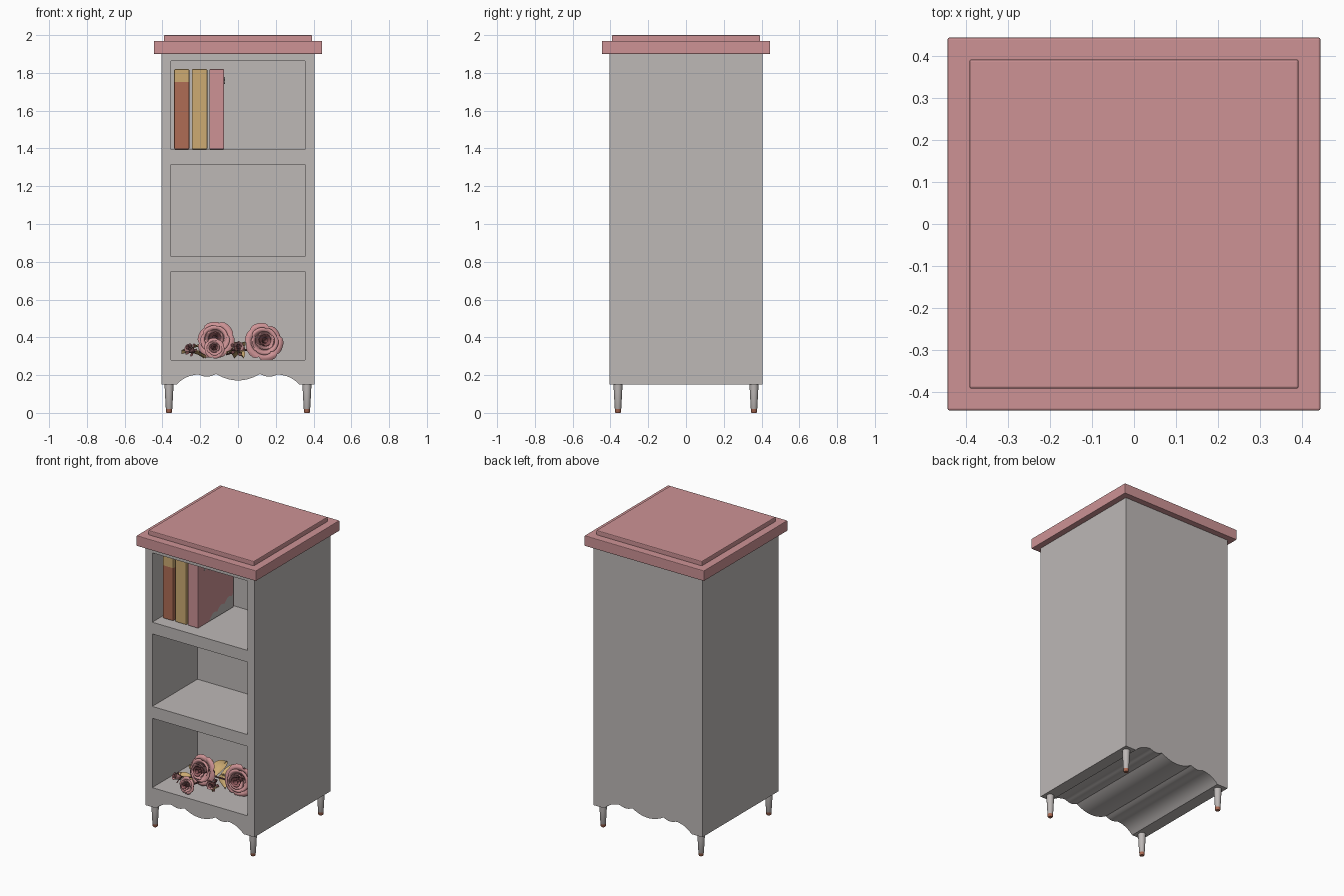
import bpy, bmesh, math, random
from mathutils import Vector, Matrix

if "Cube" in bpy.data.objects:
    bpy.data.objects.remove(bpy.data.objects["Cube"])

random.seed(4)

def mat(name, r, g, b):
    m = bpy.data.materials.new(name)
    m.diffuse_color = (r, g, b, 1)
    m.use_nodes = True
    m.node_tree.nodes["Principled BSDF"].inputs["Base Color"].default_value = m.diffuse_color
    return m

GREY = mat("warm grey paint", .51, .48, .47)
PINK = mat("dusty pink", .61, .29, .30)
RUST = mat("rust brown", .43, .15, .09)
TAN = mat("golden tan", .61, .41, .17)
DEEP = mat("deep rose", .33, .12, .13)
WINE = mat("dark wine", .16, .06, .06)

def finish(name, bm, mats, smooth=None):
    me = bpy.data.meshes.new(name)
    bm.to_mesh(me)
    bm.free()
    ob = bpy.data.objects.new(name, me)
    bpy.context.collection.objects.link(ob)
    for m in mats:
        me.materials.append(m)
    if smooth:
        bpy.ops.object.select_all(action='DESELECT')
        bpy.context.view_layer.objects.active = ob
        ob.select_set(True)
        bpy.ops.object.shade_smooth_by_angle(angle=math.radians(smooth))
    return ob

def box(name, x, y, z, mats, bevel=0, cuts=()):
    bm = bmesh.new()
    c = [(a[0] + a[1]) / 2 for a in (x, y, z)]
    s = [a[1] - a[0] for a in (x, y, z)]
    bmesh.ops.create_cube(bm, size=1, matrix=Matrix.Translation(c) @ Matrix.Diagonal((*s, 1)))
    if bevel:
        bmesh.ops.bevel(bm, geom=bm.edges[:], offset=bevel, segments=2, profile=.5, affect='EDGES')
    for h in cuts:  # colour change above height h
        bmesh.ops.bisect_plane(bm, geom=bm.verts[:] + bm.edges[:] + bm.faces[:],
                               plane_co=(0, 0, h), plane_no=(0, 0, 1))
        for f in bm.faces:
            f.material_index = int(f.calc_center_median().z > h)
    return finish(name, bm, mats)

def prism(name, pts, y0, y1, mats):
    bm = bmesh.new()
    f = bm.faces.new([bm.verts.new((x, y0, z)) for x, z in pts])
    r = bmesh.ops.extrude_face_region(bm, geom=[f])
    bmesh.ops.translate(bm, vec=(0, y1 - y0, 0),
                        verts=[v for v in r['geom'] if isinstance(v, bmesh.types.BMVert)])
    bmesh.ops.recalc_face_normals(bm, faces=bm.faces[:])
    return finish(name, bm, mats, 30)

# Cabinet body: scalloped apron profile carried through the full depth
half = []
for i in range(13):   # shallow middle dip, from the centre to the cusp
    t = i / 12
    half.append((.116 * t, .172 + .034 * t ** 2))
for i in range(1, 17):  # outer scallop: dip, rise and drop to the side
    t = i / 16
    half.append((.116 + .209 * t, .206 - .056 * t ** 4 - .014 * math.sin(math.pi * min(1, t * 2.2))))
right = half + [(.405, .15), (.405, 1.9)]
body = prism("cabinet_body", right + [(-x, z) for x, z in reversed(right[1:])], -.405, .405, [GREY])
for z in ((.281, .748), (.828, 1.316), (1.395, 1.862)):
    cut = box("opening_cutter", (-.355, .355), (-.6, .075), z, [GREY])
    cut.hide_render = True
    m = body.modifiers.new("opening", 'BOOLEAN')
    m.operation, m.solver, m.object = 'DIFFERENCE', 'EXACT', cut
    bpy.ops.object.select_all(action='DESELECT')
    bpy.context.view_layer.objects.active = body
    body.select_set(True)
    bpy.ops.object.modifier_apply(modifier=m.name)
    bpy.data.objects.remove(cut)

# Stepped top
box("top_slab", (-.445, .445), (-.445, .445), (1.9, 1.97), [PINK], .004)
box("top_raised_panel", (-.393, .393), (-.393, .393), (1.965, 2.0), [PINK], .005)

# Tapered legs with rust tips
for sx in (-1, 1):
    for sy in (-1, 1):
        bm = bmesh.new()
        rings = []
        for r, z in ((.013, 0), (.016, .004), (.016, .018), (.017, .02), (.022, .11), (.024, .155)):
            rings.append([bm.verts.new((sx * .365 + r * math.cos(k * math.pi / 8),
                                        sy * .36 + r * math.sin(k * math.pi / 8), z)) for k in range(16)])
        for i in range(5):
            for k in range(16):
                f = bm.faces.new((rings[i][k], rings[i][(k + 1) % 16],
                                  rings[i + 1][(k + 1) % 16], rings[i + 1][k]))
                f.material_index = int(i < 3)
        bm.faces.new(rings[0][::-1]).material_index = 1
        bm.faces.new(rings[-1])
        finish("leg", bm, [GREY, RUST], 40)

# Books
box("rust_book", (-.338, -.258), (-.32, .06), (1.395, 1.82), [RUST, TAN], .006, [1.752])
box("tan_book", (-.244, -.162), (-.32, .06), (1.395, 1.82), [TAN], .006)
box("pink_book", (-.152, -.073), (-.32, .06), (1.395, 1.82), [PINK], .006)
# Grey cover decoration: dots along the top and a wavy lower corner
bm = bmesh.new()
for i in range(6):
    bmesh.ops.create_cone(bm, cap_ends=True, segments=10, radius1=.01, radius2=.01, depth=.004,
                          matrix=Matrix.Translation((-.072, -.25 + i * .055, 1.77 - .02 * (i % 2)))
                          @ Matrix.Rotation(math.pi / 2, 4, 'Y'))
wave = [bm.verts.new((-.0705, -.2 + .25 * i / 16, 1.41 + .075 * i / 16 + .02 * abs(math.sin(i * math.pi / 5))))
        for i in range(17)]
bm.faces.new([bm.verts.new((-.0705, -.2, 1.4)), bm.verts.new((-.0705, .05, 1.4))] + wave[::-1])
finish("book_cover_decoration", bm, [GREY])

# Flowers
def petal(bm, a0, width, r0, r1, z0, h, curl, mi, n=8, m=6):
    g = []
    for j in range(m + 1):
        row = []
        for i in range(n + 1):
            u, v = 2 * i / n - 1, j / m
            vv = v * (1 - .28 * u ** 4)
            a = a0 + u * width * (.55 + .45 * math.sin(math.pi * min(.5, v * .7)))
            r = r0 + (r1 - r0) * vv ** .8 + .03 * u * r1
            z = z0 + h * math.sin(vv * math.pi / 2) - curl * vv ** 4
            row.append(bm.verts.new((r * math.cos(a), r * math.sin(a), z)))
        g.append(row)
    for j in range(m):
        for i in range(n):
            bm.faces.new((g[j][i], g[j][i + 1], g[j + 1][i + 1], g[j + 1][i])).material_index = mi

def rose(name, pos, size, tilt=0, spin=0, bud=False):
    bm = bmesh.new()
    if bud:
        layers = ((3, .12, .3, -.5, 1.2, .05, 1), (4, .3, .65, -.6, 1.15, .1, 0))
    else:
        layers = ((3, .04, .16, -.3, .75, .02, 1), (3, .1, .34, -.35, .8, .06, 1), (4, .14, .52, -.4, .8, .12, 0),
                  (5, .18, .76, -.45, .75, .2, 0), (6, .2, 1.0, -.5, .65, .28, 0))
    for k, (n, r0, r1, z0, h, curl, mi) in enumerate(layers):
        for i in range(n):
            petal(bm, 2 * math.pi * i / n + k * .7 + random.uniform(-.1, .1), 3.9 / n, r0,
                  r1 * random.uniform(.94, 1.06), z0, h, curl, mi)
    # Green-less dark cup and sepals behind the petals
    before = set(bm.faces)
    rad = .42 if bud else .22
    bmesh.ops.create_uvsphere(bm, u_segments=12, v_segments=8, radius=rad,
                              matrix=Matrix.Translation((0, 0, -.5)))
    for f in set(bm.faces) - before:
        f.material_index = 2
    for i in range(5):
        petal(bm, 2 * math.pi * i / 5, .3, .1, 1.0 if bud else .8, -.65, .3, 0, 2, 4, 4)
    M = (Matrix.Translation(pos) @ Matrix.Rotation(spin, 4, 'Z') @
         Matrix.Rotation(math.pi / 2 - tilt, 4, 'X') @ Matrix.Scale(size, 4))
    bmesh.ops.transform(bm, matrix=M, verts=bm.verts[:])
    finish(name, bm, [PINK, DEEP, WINE], 60)

rose("left_rose", (-.12, -.22, .388), .1, .2, -.1)
rose("right_rose", (.137, -.19, .378), .1, .15, .15)
rose("small_front_rose", (-.125, -.37, .342), .055, .2)
rose("left_rosebud", (-.255, -.29, .338), .038, .4, -.6, True)
rose("middle_rosebud", (0, -.28, .345), .042, .3, .2, True)

# Golden leaves lying around the roses
def leaf(x, y, z, ang, length, lift):
    bm = bmesh.new()
    rows = []
    for j in range(9):
        t = j / 8
        w = length * .3 * math.sin(math.pi * (.04 + .95 * t)) ** .8
        rows.append([bm.verts.new((length * t, s * w,
                     lift * math.sin(t * 2.2) + .12 * length * abs(s))) for s in (-1, -.5, 0, .5, 1)])
    for a, b in zip(rows, rows[1:]):
        for i in range(4):
            bm.faces.new((a[i], b[i], b[i + 1], a[i + 1]))
    bmesh.ops.transform(bm, verts=bm.verts[:],
                        matrix=Matrix.Translation((x, y, z)) @ Matrix.Rotation(ang, 4, 'Z'))
    finish("gold_leaf", bm, [TAN], 60)

for x, y, z, a, l, h in ((-.17, -.22, .288, 3.3, .13, .03), (-.18, -.14, .288, 2.7, .13, .035),
                         (-.02, -.2, .288, -1.2, .11, .03), (.03, -.18, .288, 2.2, .13, .035),
                         (-.1, -.1, .3, 1.7, .14, .05), (-.06, -.1, .31, .8, .14, .05),
                         (.12, -.1, .3, 1.3, .13, .05), (-.15, -.1, .3, 2.3, .13, .05)):
    leaf(x, y, z, a, l, h)

# Stems joining the flowers
for name, p, q in (("left_stem", (-.255, -.26, .325), (-.12, -.15, .31)),
                   ("middle_stem", (0, -.26, .33), (-.06, -.14, .31)),
                   ("main_stem", (-.12, -.16, .34), (.137, -.13, .33)),
                   ("front_stem", (-.125, -.35, .33), (-.12, -.16, .31))):
    p, q = Vector(p), Vector(q)
    bm = bmesh.new()
    bmesh.ops.create_cone(bm, cap_ends=True, segments=8, radius1=.005, radius2=.005, depth=(q - p).length,
                          matrix=Matrix.Translation((p + q) / 2) @ (q - p).to_track_quat('Z', 'Y').to_matrix().to_4x4())
    finish(name, bm, [WINE], 40)
